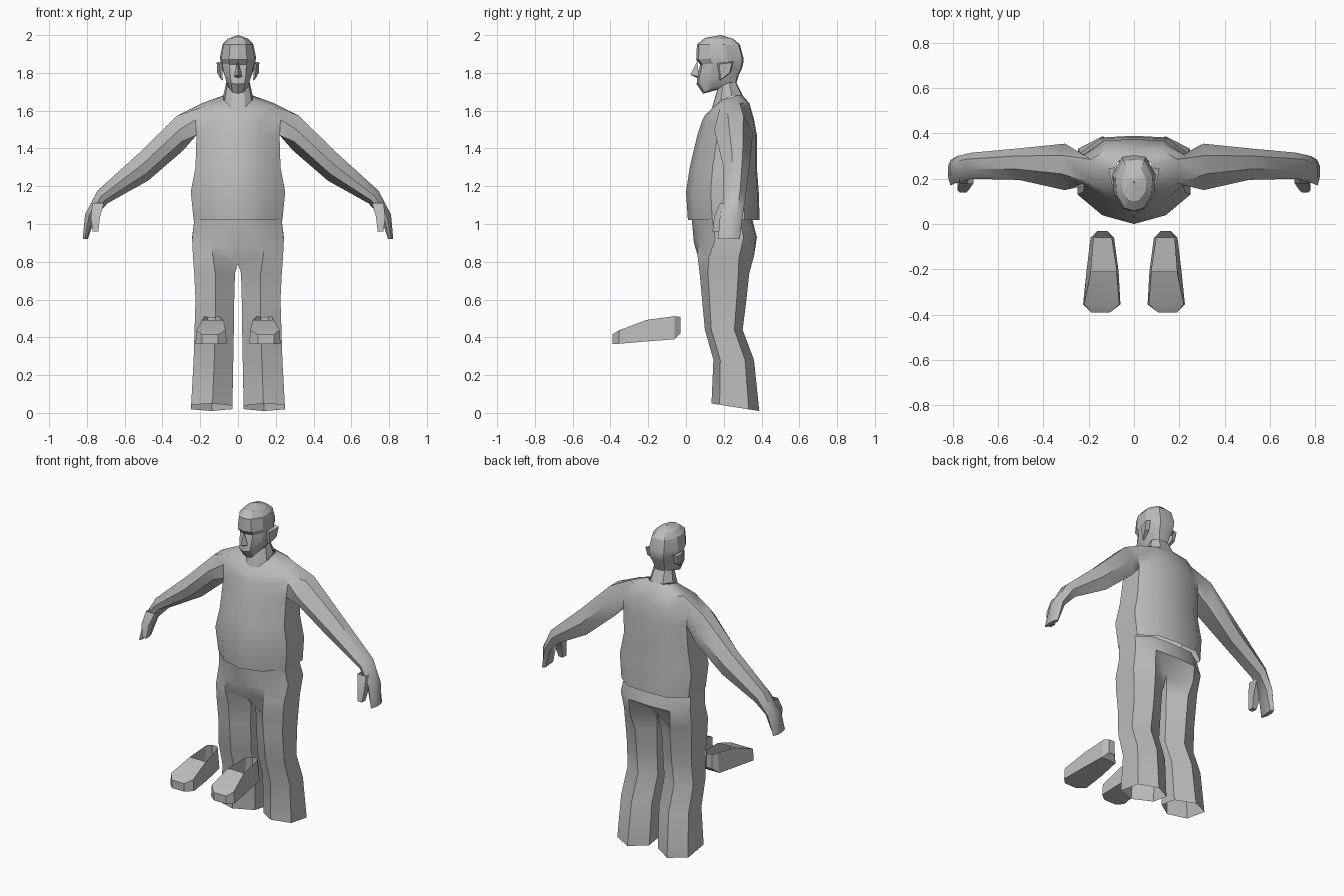
import bpy, bmesh, math
from mathutils import Vector

if "Cube" in bpy.data.objects:
    bpy.data.objects.remove(bpy.data.objects["Cube"])

grey = bpy.data.materials.new("plain grey")
grey.diffuse_color = (0.5, 0.5, 0.5, 1)
grey.use_nodes = True
grey.node_tree.nodes["Principled BSDF"].inputs["Base Color"].default_value = grey.diffuse_color


def strip(faces, a, b, closed=False):
    """Quads between two point rows of equal length."""
    n = len(a)
    for i in range(n if closed else n - 1):
        j = (i + 1) % n
        faces.append([a[i], a[j], b[j], b[i]])


def loft(faces, rows, closed=False):
    for a, b in zip(rows, rows[1:]):
        strip(faces, a, b, closed)


def build(name, faces, angle=35):
    """Mirror the half faces across x, weld them and make an object."""
    bm = bmesh.new()
    for s in (1, -1):
        for f in faces:
            pts = [Vector((p[0] * s, p[1], p[2])) for p in f]
            bm.faces.new([bm.verts.new(p) for p in pts[::s]])
    bmesh.ops.remove_doubles(bm, verts=bm.verts, dist=1e-4)
    bmesh.ops.dissolve_degenerate(bm, dist=1e-4, edges=bm.edges)
    bmesh.ops.recalc_face_normals(bm, faces=bm.faces)
    me = bpy.data.meshes.new(name)
    bm.to_mesh(me)
    bm.free()
    me.materials.append(grey)
    ob = bpy.data.objects.new(name, me)
    bpy.context.collection.objects.link(ob)
    bpy.ops.object.select_all(action='DESELECT')
    ob.select_set(True)
    bpy.context.view_layer.objects.active = ob
    bpy.ops.object.shade_smooth_by_angle(angle=math.radians(angle))


BODY = [(0, 0), (.56, .1), (1, .34), (1, .79), (.6, .98), (0, 1)]
SKULL = [(0, 0), (.5, .05), (.92, .3), (1, .65), (.55, .97), (0, 1)]


def half_ring(profile, zf, zb, w, yf, yb):
    """Half cross-section, front centre to back centre."""
    return [(u * w, yf + v * (yb - yf), zf + (zb - zf) * min(1, 2 * v)) for u, v in profile]


def mix(a, b, t):
    return a + (b - a) * t


def arm_ring(bx, bz, tx, tz, yf, yb):
    """Six points: low front, low back, mid back, top back, top front, mid front."""
    spec = [(.25, .12), (0, .85), (.5, 1), (1, .75), (1, .35), (.6, 0)]
    return [(mix(bx, tx, t), mix(yf, yb, v), mix(bz, tz, t)) for t, v in spec]


# Shirt with arm openings that continue into the arms
shirt = [half_ring(BODY, *r) for r in [
    (1.02, 1.02, .235, .01, .39), (1.17, 1.17, .25, 0, .385), (1.30, 1.30, .225, .02, .375),
    (1.47, 1.47, .22, .06, .375), (1.545, 1.555, .225, .085, .36),
    (1.575, 1.64, .19, .1, .335), (1.61, 1.68, .078, .135, .3)]]
faces = []
loft(faces, shirt[:4])
for k in (3, 4):
    strip(faces, shirt[k][:3], shirt[k + 1][:3])
    strip(faces, shirt[k][3:], shirt[k + 1][3:])
loft(faces, shirt[5:])
hole = [shirt[3][2], shirt[3][3], shirt[4][3], shirt[5][3], shirt[5][2], shirt[4][2]]
arm = [hole] + [arm_ring(*r) for r in [
    (.29, 1.39, .32, 1.575, .15, .355), (.475, 1.23, .53, 1.37, .195, .335),
    (.69, 1.11, .745, 1.175, .2, .315), (.755, 1.04, .81, 1.05, .18, .3),
    (.795, .92, .822, .92, .17, .285)]]
loft(faces, arm, True)
faces.append(arm[-1])
# Thumb
thumb = [[(x - w, y0, z), (x + w, y0, z), (x + w, y1, z), (x - w, y1, z)]
         for x, w, y0, y1, z in [(.74, .03, .18, .25, 1.11), (.755, .025, .15, .2, 1.04),
                                 (.755, .015, .14, .175, .96)]]
loft(faces, thumb, True)
faces.append(thumb[-1])
build("shirt_and_arms", faces, 40)

# Trousers: hips split into two open legs
hips = [half_ring(BODY, *r) for r in [
    (1.03, 1.03, .23, .03, .35), (.9, .93, .243, .042, .375)]]
crotch = [(0, .1, .79), (.135, .06, .84), (.238, .12, .82), (.238, .28, .82),
          (.14, .36, .83), (0, .29, .85)]


def leg_ring(z, slope, xi, xo, yf, yb):
    spec = [(0, .3), (.48, 0), (1, .17), (1, .78), (.5, 1), (0, .75)]
    return [(mix(xi, xo, u), mix(yf, yb, v), z - slope * v) for u, v in spec]


legs = [crotch] + [leg_ring(*r) for r in [
    (.74, 0, .016, .232, .072, .335), (.6, 0, .02, .225, .085, .32),
    (.44, 0, .022, .23, .1, .3), (.28, 0, .025, .235, .145, .36),
    (.05, .04, .03, .248, .135, .388)]]
faces = []
loft(faces, hips + [crotch])
loft(faces, legs, True)
build("trousers", faces, 30)

# Neck
faces = []
loft(faces, [half_ring(SKULL, *r) for r in [
    (1.605, 1.68, .078, .135, .3), (1.71, 1.75, .062, .165, .265)]])
build("neck", faces, 25)

# Head
head = [half_ring(SKULL, *r) for r in [
    (1.71, 1.74, .05, .165, .262), (1.69, 1.75, .058, .09, .268),
    (1.74, 1.79, .072, .056, .28), (1.79, 1.82, .083, .062, .295),
    (1.845, 1.85, .09, .075, .303), (1.87, 1.88, .096, .054, .304),
    (1.95, 1.95, .082, .058, .285), (1.985, 1.98, .055, .1, .25),
    (2.0, 2.0, .002, .184, .188)]]
faces = []
loft(faces, head)
# Nose wedge
bridge, tip, under = (0, .06, 1.865), (0, .024, 1.79), (0, .062, 1.772)
wing = (.022, .068, 1.78)
faces += [[bridge, wing, tip], [tip, wing, under]]
build("head", faces, 25)

# Ears
root = [(.085, .165, 1.85), (.085, .25, 1.86), (.085, .235, 1.80), (.08, .18, 1.76)]
rim = [(.098, .175, 1.845), (.113, .245, 1.855), (.11, .23, 1.80), (.09, .185, 1.765)]
faces = []
loft(faces, [root, rim], True)
faces.append(rim)
build("ears", faces, 20)

# Shoes, open on top towards the heel
shoe = []
for y, zb, zt, bi, bo, ti, to in [
        (-.39, .365, .415, .105, .19, .105, .19), (-.355, .366, .437, .06, .225, .065, .22),
        (-.21, .378, .492, .068, .21, .077, .19), (-.06, .39, .512, .088, .192, .1, .178),
        (-.03, .42, .508, .12, .162, .122, .16)]:
    shoe.append([(ti, y, zt), (bi, y, zb), (bo, y, zb), (to, y, zt)])
faces = []
loft(faces, shoe[:3], True)
loft(faces, shoe[2:])
faces += [shoe[0], shoe[-1]]
build("shoes", faces, 20)
